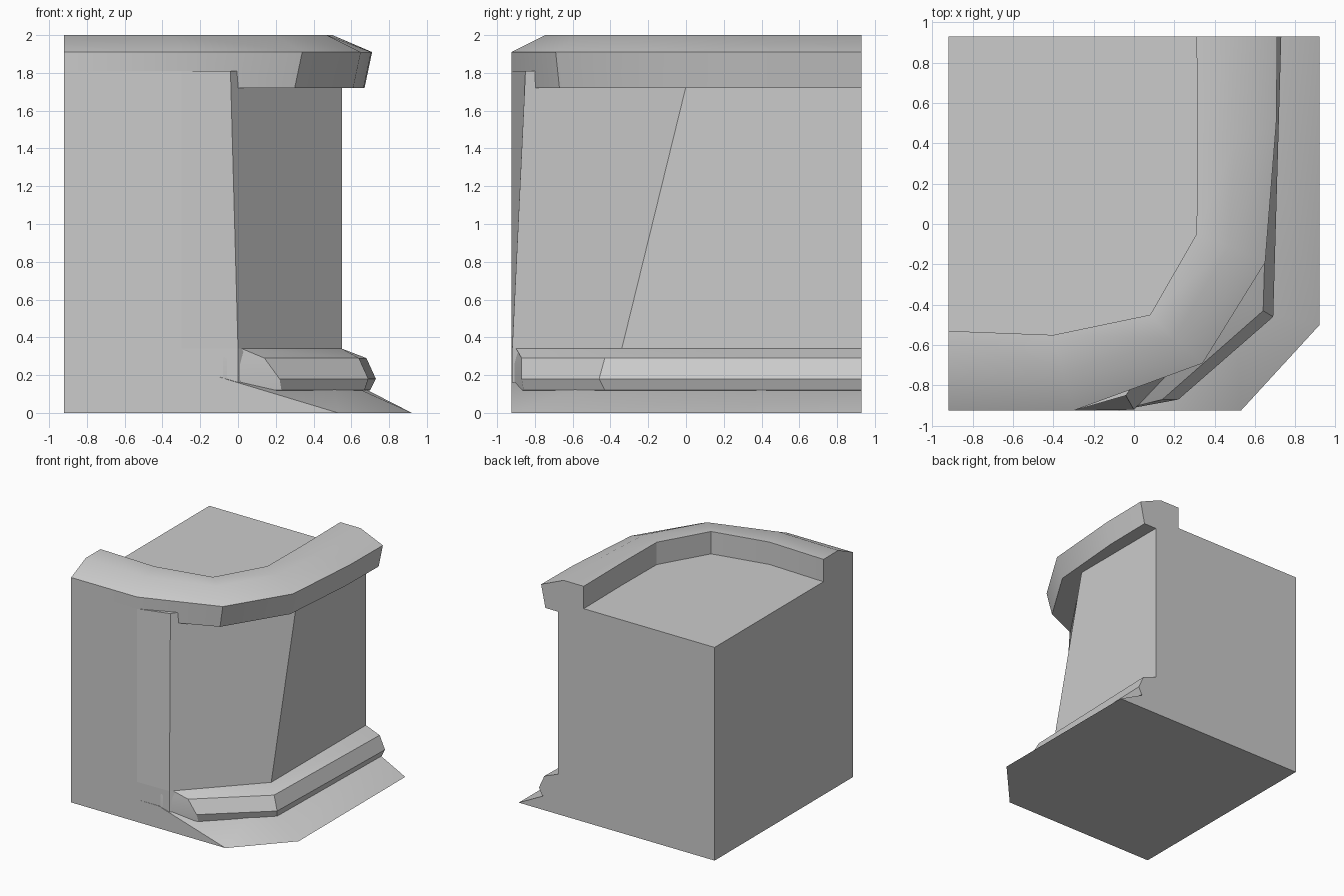
import bpy

if "Cube" in bpy.data.objects:
    bpy.data.objects.remove(bpy.data.objects["Cube"])

stone = bpy.data.materials.new("grey_stone")
stone.use_nodes = True
grey = (0.6, 0.6, 0.6, 1)
stone.diffuse_color = grey
stone.node_tree.nodes["Principled BSDF"].inputs["Base Color"].default_value = grey


def loft(name, rings, smooth=0.5):
    """Skin equal closed rings in order and cap both ends."""
    n = len(rings[0])
    verts = [p for ring in rings for p in ring]
    faces = [(r * n + i, r * n + (i + 1) % n, (r + 1) * n + (i + 1) % n, (r + 1) * n + i)
             for r in range(len(rings) - 1) for i in range(n)]
    last = (len(rings) - 1) * n
    faces += [tuple(reversed(range(n))), tuple(range(last, last + n))]
    mesh = bpy.data.meshes.new(name)
    mesh.from_pydata(verts, [], faces)
    mesh.materials.append(stone)
    obj = bpy.data.objects.new(name, mesh)
    bpy.context.collection.objects.link(obj)
    bpy.ops.object.select_all(action="DESELECT")
    obj.select_set(True)
    bpy.context.view_layer.objects.active = obj
    bpy.ops.object.mode_set(mode="EDIT")
    bpy.ops.mesh.select_all(action="SELECT")
    bpy.ops.mesh.normals_make_consistent(inside=False)
    bpy.ops.object.mode_set(mode="OBJECT")
    bpy.ops.object.shade_smooth_by_angle(angle=smooth)
    return obj


def at(z, outline):
    return [(x, y, z) for x, y in outline]


def moulding(name, edges):
    """Each edge is a line along the moulding; stations run across them."""
    return loft(name, [list(station) for station in zip(*edges)])


L, B, F = -0.92, 0.93, -0.925   # left, back and front limits

# Main block with a leaning chamfered corner
loft("wall_block", [
    at(0.0, [(L, B), (L, F), (-0.3, F), (0, -0.92), (0.55, -0.42), (0.55, B)]),
    at(0.34, [(L, B), (L, F), (-0.3, F), (0, -0.92), (0.55, -0.34), (0.55, B)]),
    at(1.81, [(L, B), (L, F), (-0.3, F), (-0.04, -0.85), (0.55, 0.02), (0.55, B)]),
], 0.1)

# Raised rim around the front and side of the roof
inner = [(L, -0.53), (-0.4, -0.55), (0.08, -0.45), (0.31, -0.05), (0.315, 0.4), (0.31, B)]
ridge = [(L, -0.73), (-0.35, -0.745), (0.2, -0.57), (0.47, -0.11), (0.5, 0.4), (0.5, B)]
outer = [(L, F), (-0.3, F), (0.34, -0.69), (0.65, -0.19), (0.705, 0.5), (0.71, B)]
lower = [(L, F), (-0.3, F), (0.3, -0.67), (0.61, -0.17), (0.665, 0.5), (0.67, B)]
moulding("roof_rim", [at(1.72, inner), at(2, inner), at(2, ridge),
                      at(1.91, outer), at(1.72, lower)])

# Rounded moulding at the foot of the wall
moulding("foot_moulding", [
    at(0.1, [(-0.05, -0.7), (0, -0.7), (0.4, -0.3), (0.4, B)]),
    at(0.34, [(-0.03, -0.9), (0.02, -0.9), (0.55, -0.34), (0.55, B)]),
    at(0.29, [(-0.08, F), (0.14, -0.87), (0.64, -0.43), (0.68, B)]),
    at(0.18, [(-0.08, F), (0.22, -0.87), (0.69, -0.46), (0.73, B)]),
    at(0.12, [(-0.08, F), (0.23, -0.86), (0.67, -0.43), (0.7, B)]),
])

# Sloping ground skirt
loft("ground_skirt", [
    at(0, [(L, B), (L, F), (0.53, F), (0.92, -0.5), (0.92, B)]),
    at(0.19, [(L, B), (L, F), (-0.1, F), (0.5, -0.4), (0.55, B)]),
])
